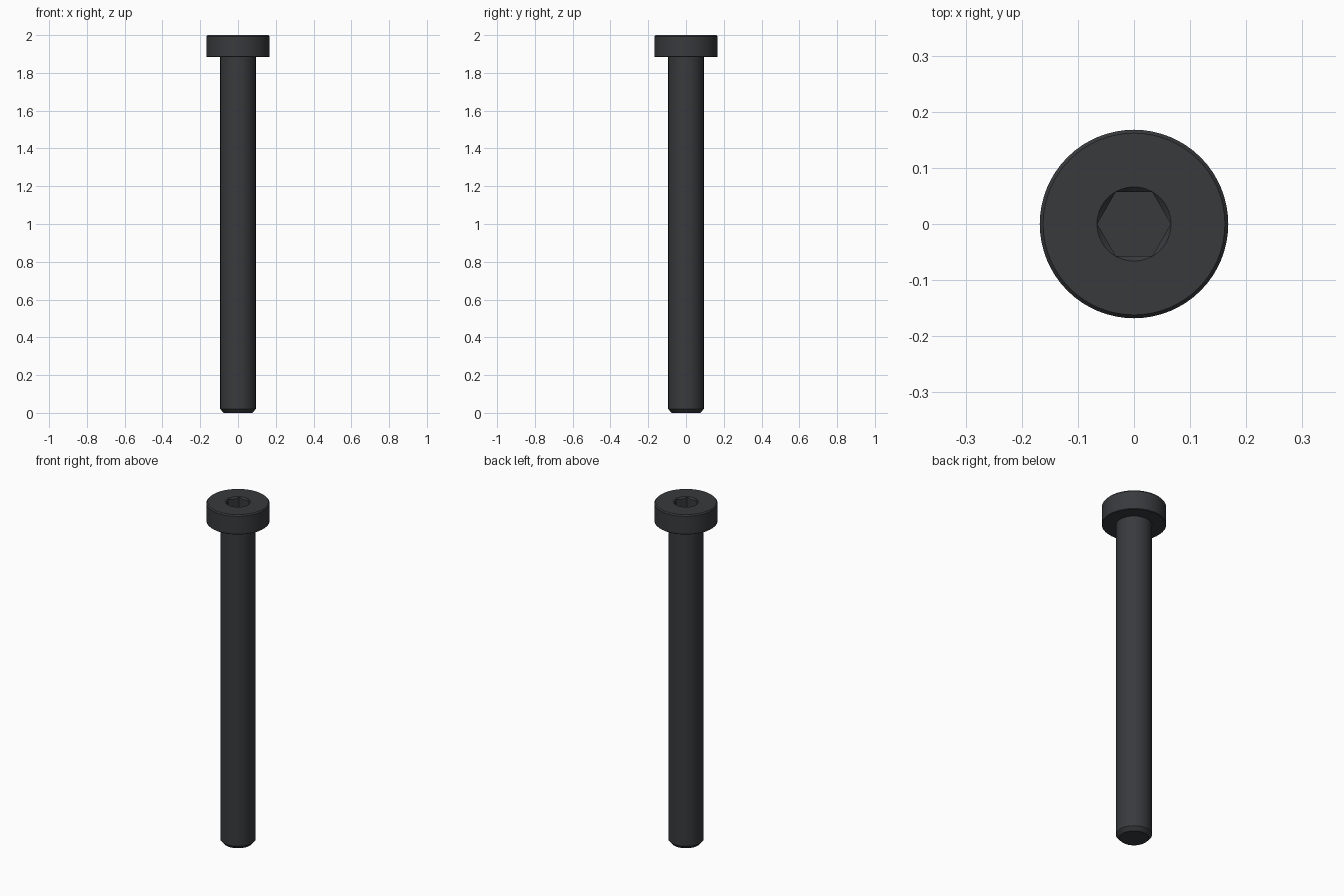
import bpy, bmesh, math

if "Cube" in bpy.data.objects:
    bpy.data.objects.remove(bpy.data.objects["Cube"])

SEG = 64


def lathe(name, profile, seg=SEG, phase=0.0):
    """Closed solid of revolution; profile runs bottom to top as (radius, z)."""
    bm = bmesh.new()
    rings = [[bm.verts.new((r * math.cos(phase + 2 * math.pi * i / seg),
                            r * math.sin(phase + 2 * math.pi * i / seg), z))
              for i in range(seg)] for r, z in profile]
    for a, b in zip(rings, rings[1:]):
        for i in range(seg):
            j = (i + 1) % seg
            bm.faces.new((a[i], a[j], b[j], b[i]))
    bm.faces.new(rings[0][::-1])
    bm.faces.new(rings[-1])
    me = bpy.data.meshes.new(name)
    bm.to_mesh(me)
    bm.free()
    ob = bpy.data.objects.new(name, me)
    bpy.context.collection.objects.link(ob)
    return ob


# Screw body: chamfered tip, plain shank, low cylindrical head
screw = lathe("socket_head_screw", [
    (0.076, 0.0), (0.094, 0.02),
    (0.094, 1.885),
    (0.165, 1.885), (0.168, 1.888),
    (0.168, 1.993), (0.162, 2.0)])

# Hex socket and its conical lead-in
hex_cutter = lathe("hex_cutter", [(0.0655, 1.935), (0.0655, 2.05)], seg=6)
cone_cutter = lathe("lead_in_cutter", [(0.036, 1.97), (0.086, 2.02)])

bpy.context.view_layer.objects.active = screw
screw.select_set(True)
for cutter in (hex_cutter, cone_cutter):
    mod = screw.modifiers.new(cutter.name, 'BOOLEAN')
    mod.operation = 'DIFFERENCE'
    mod.solver = 'EXACT'
    mod.object = cutter
    bpy.ops.object.modifier_apply(modifier=mod.name)
    bpy.data.objects.remove(cutter)

bpy.ops.object.shade_smooth_by_angle(angle=math.radians(25))

# Black oxide finish
mat = bpy.data.materials.new("black_steel")
mat.diffuse_color = (0.04, 0.042, 0.046, 1)
mat.use_nodes = True
mat.node_tree.nodes["Principled BSDF"].inputs["Base Color"].default_value = mat.diffuse_color
screw.data.materials.clear()
screw.data.materials.append(mat)
